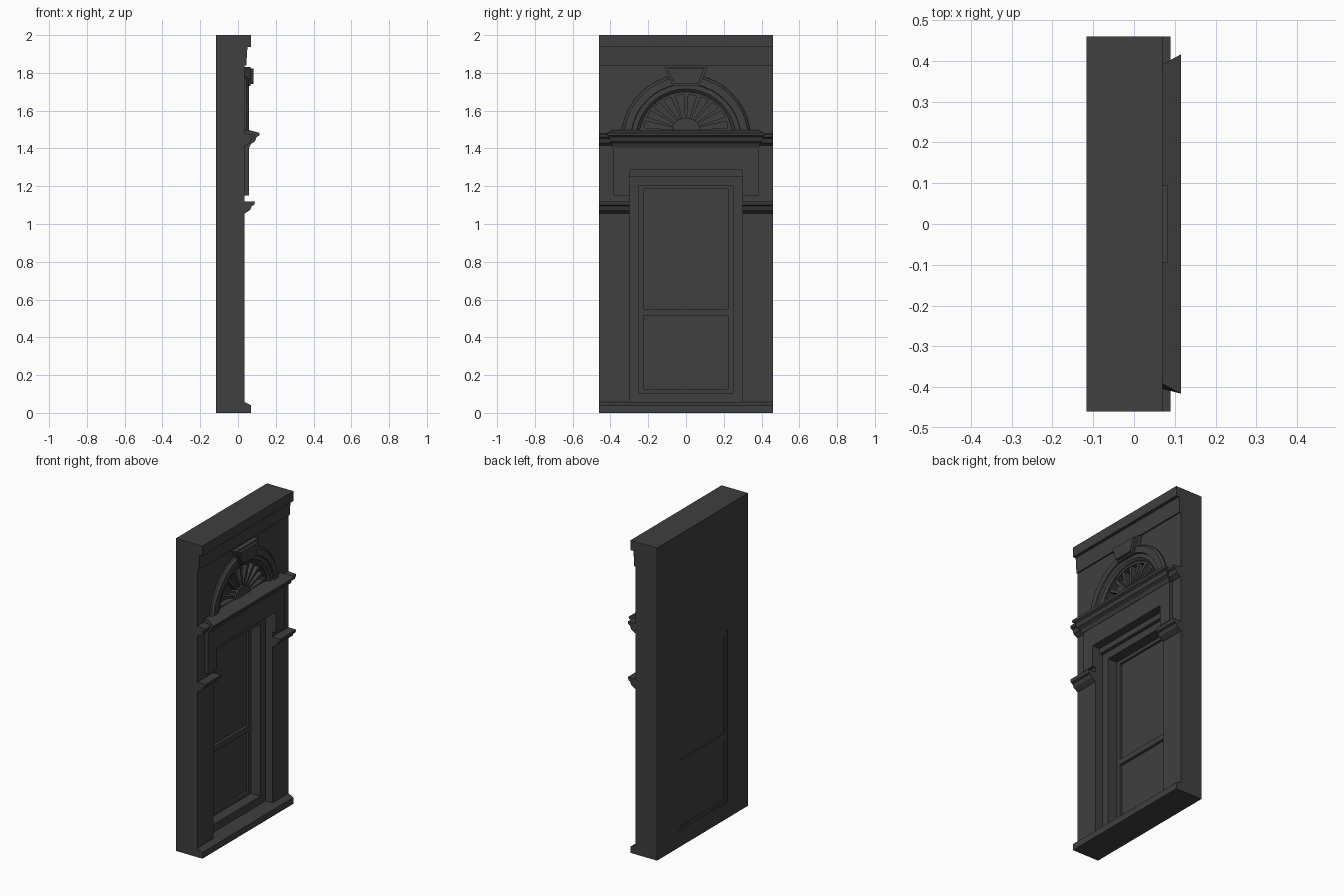
import bpy, bmesh
from math import sin, cos, pi, radians

if "Cube" in bpy.data.objects:
    bpy.data.objects.remove(bpy.data.objects["Cube"], do_unlink=True)

stone = bpy.data.materials.new("dark grey stone")
stone.use_nodes = True
GREY = (0.05, 0.05, 0.05, 1)
stone.diffuse_color = GREY
stone.node_tree.nodes["Principled BSDF"].inputs["Base Color"].default_value = GREY

BACK, WALL, HALF = -0.117, 0.035, 0.46


def loft(name, rings):
    """Join equal closed rings of points into a capped solid."""
    bm = bmesh.new()
    rows = [[bm.verts.new(p) for p in ring] for ring in rings]
    n = len(rows[0])
    for a, b in zip(rows, rows[1:]):
        for i in range(n):
            bm.faces.new((a[i], a[(i + 1) % n], b[(i + 1) % n], b[i]))
    bm.faces.new(rows[0][::-1])
    bm.faces.new(rows[-1])
    bmesh.ops.recalc_face_normals(bm, faces=bm.faces)
    mesh = bpy.data.meshes.new(name)
    bm.to_mesh(mesh)
    bm.free()
    mesh.materials.append(stone)
    ob = bpy.data.objects.new(name, mesh)
    bpy.context.collection.objects.link(ob)
    return ob


def plate(name, outline, x0, x1):
    """Extrude a (y, z) outline along x."""
    return loft(name, [[(x, y, z) for y, z in outline] for x in (x0, x1)])


def rect(y0, y1, z0, z1):
    return [(y0, z0), (y1, z0), (y1, z1), (y0, z1)]


def moulding(name, profile, y0, y1, flare=0):
    """Run an (x, z) profile along y, with optional mitred ends."""
    return loft(name, [[(x, y + s * flare * max(0, x - 0.058), z) for x, z in profile]
                       for y, s in ((y0, -1), (y1, 1))])


def cut(target, cutter):
    mod = target.modifiers.new("opening", "BOOLEAN")
    mod.operation, mod.solver, mod.object = "DIFFERENCE", "EXACT", cutter
    bpy.context.view_layer.objects.active = target
    bpy.ops.object.modifier_apply(modifier=mod.name)
    bpy.data.objects.remove(cutter, do_unlink=True)


def frame(name, half, z0, z1, rim, x0, x1):
    """Rectangular frame with an even rim."""
    ob = plate(name, rect(-half, half, z0, z1), x0, x1)
    cut(ob, plate("cutter", rect(-half + rim, half - rim, z0 + rim, z1 - rim), x0 - 1, x1 + 1))
    return ob


# Wall slab with window opening and fan niche
wall = plate("wall", rect(-HALF, HALF, 0, 2), BACK, WALL)
cut(wall, plate("cutter", rect(-0.3, 0.3, 0.055, 1.285), -1, 1))
ARC_Z, STEPS = 1.45, 20
niche = [(0.25 * cos(pi * i / STEPS), ARC_Z + 0.25 * sin(pi * i / STEPS)) for i in range(STEPS + 1)]
cut(wall, plate("cutter", niche, -0.01, 1))

# Window: casing, sash, meeting rail and panes
frame("window_casing", 0.3, 0.055, 1.255, 0.05, BACK, -0.017)
plate("window_head", rect(-0.3, 0.3, 1.25, 1.285), BACK, 0.005)
frame("window_sash", 0.25, 0.1, 1.21, 0.026, BACK + 0.004, -0.083)
plate("meeting_rail", rect(-0.226, 0.226, 0.515, 0.55), BACK + 0.004, -0.08)
plate("window_panes", rect(-0.228, 0.228, 0.12, 1.19), BACK + 0.008, -0.097)

# Full-width base and top mouldings
moulding("base_plinth", [(0, 0), (0.07, 0), (0.07, 0.04), (WALL, 0.058), (0, 0.058)], -HALF, HALF)
moulding("top_cornice", [(0, 2), (0.07, 2), (0.07, 1.937), (0.05, 1.937),
                         (0.044, 1.84), (0, 1.84)], -HALF, HALF)

# Raised surround over the window
surround = [(-0.385, 1.15), (-0.3, 1.15), (-0.3, 1.285), (0.3, 1.285),
            (0.3, 1.15), (0.385, 1.15), (0.385, 1.43), (-0.385, 1.43)]
plate("lintel_surround", surround, 0, 0.058)

# Middle cornice: flared centre and side runs
moulding("middle_cornice", [(0, 1.5), (0.06, 1.497), (0.115, 1.482), (0.112, 1.468), (0.098, 1.46),
                            (0.09, 1.437), (0.07, 1.425), (0.06, 1.405), (0, 1.405)],
         -0.385, 0.385, 0.55)
run = [(0, 1.48), (0.09, 1.475), (0.088, 1.46), (0.074, 1.453), (0.066, 1.43), (0.04, 1.415), (0, 1.415)]
moulding("cornice_run", run, -HALF, HALF)

# Imposts at both sides
impost = [(0, 1.12), (0.09, 1.12), (0.085, 1.1), (0.073, 1.095), (0.065, 1.075), (WALL, 1.055), (0, 1.055)]
for side, y0, y1 in (("right", -HALF, -0.3), ("left", 0.3, HALF)):
    moulding(side + "_impost", impost, y0, y1)

# Moulded arch swept around the niche
arch = [(0.25, 0), (0.25, 0.035), (0.265, 0.048), (0.29, 0.048), (0.292, 0.058),
        (0.33, 0.058), (0.343, 0.045), (0.343, 0)]
loft("arch", [[(x, r * cos(pi * i / STEPS), ARC_Z + r * sin(pi * i / STEPS)) for r, x in arch]
              for i in range(STEPS + 1)])

# Fan: hub, tapered ribs and base strip
FAN_Z = 1.497


def fan_point(angle, ry, rz):
    return ry * cos(angle), FAN_Z + rz * sin(angle)


plate("fan_hub", [fan_point(pi * i / 10, 0.075, 0.065) for i in range(11)], -0.02, 0.035)
RIBS = 11
for i in range(RIBS):
    a = pi * i / (RIBS - 1)
    d0, d1 = radians(4.5), radians(3.2)
    plate(f"fan_rib_{i + 1}", [fan_point(a - d0, 0.07, 0.06), fan_point(a - d1, 0.24, 0.205),
                              fan_point(a + d1, 0.24, 0.205), fan_point(a + d0, 0.07, 0.06)],
          -0.02, 0.026)
rim = [fan_point(pi * i / STEPS, 0.25, 0.205) for i in range(STEPS + 1)]
rim += [fan_point(pi * i / STEPS, 0.222, 0.188) for i in range(STEPS, -1, -1)]
plate("fan_rim", rim, -0.02, 0.03)

# Keystone in two layers
plate("keystone", [(-0.07, 1.73), (0.07, 1.73), (0.115, 1.83), (-0.115, 1.83)], 0, 0.066)
plate("keystone_face", [(-0.062, 1.74), (0.062, 1.74), (0.095, 1.822), (-0.095, 1.822)], 0, 0.083)
